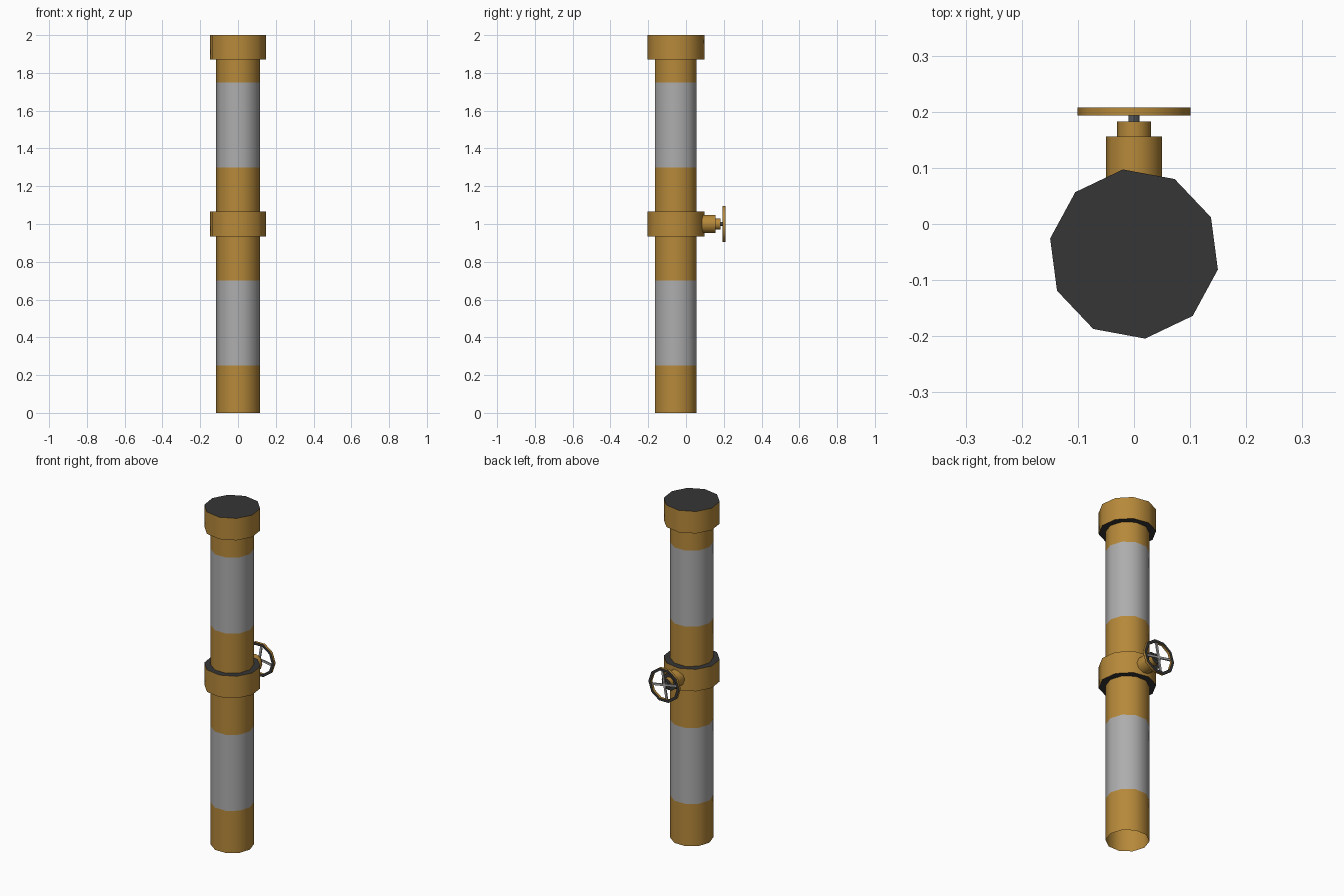
import bpy, bmesh, math
from mathutils import Matrix

if "Cube" in bpy.data.objects:
    bpy.data.objects.remove(bpy.data.objects["Cube"])

def material(name, rgb):
    m = bpy.data.materials.new(name)
    m.diffuse_color = (*rgb, 1)
    m.use_nodes = True
    m.node_tree.nodes["Principled BSDF"].inputs["Base Color"].default_value = m.diffuse_color
    return m

OCHRE = material("ochre paint", (0.47, 0.25, 0.042))
GREY = material("pale grey", (0.42, 0.42, 0.42))
DARK = material("dark edge", (0.037, 0.037, 0.037))
STEEL = material("steel grey", (0.10, 0.11, 0.12))

PIPE_Y = -0.0535
ALONG_Y = Matrix.Rotation(-math.pi / 2, 4, 'X')   # local z -> world +y

def lathe(name, profile, mats, pick, matrix, turn=0.0, sides=10, closed=False):
    """Sweep (radius, height) points round local z; pick(face) gives the slot."""
    bm = bmesh.new()
    rings = []
    for r, z in profile:
        rings.append([bm.verts.new((r * math.cos(turn + math.tau * i / sides),
                                    r * math.sin(turn + math.tau * i / sides), z))
                      for i in range(sides)])
    pairs = list(zip(rings, rings[1:]))
    if closed:
        pairs.append((rings[-1], rings[0]))
    for a, b in pairs:
        for i in range(sides):
            j = (i + 1) % sides
            bm.faces.new((a[i], a[j], b[j], b[i]))
    return rings, bm, (name, mats, pick, matrix)

def finish(bm, info):
    name, mats, pick, matrix = info
    bm.normal_update()
    for f in bm.faces:
        f.material_index = pick(f)
    bm.transform(matrix)
    me = bpy.data.meshes.new(name)
    bm.to_mesh(me)
    bm.free()
    for m in mats:
        me.materials.append(m)
    ob = bpy.data.objects.new(name, me)
    bpy.context.collection.objects.link(ob)
    bpy.ops.object.select_all(action='DESELECT')
    ob.select_set(True)
    bpy.context.view_layer.objects.active = ob
    bpy.ops.object.shade_smooth_by_angle(angle=math.radians(45))
    return ob

def end_slot(f):
    return 1 if abs(f.normal.z) > 0.5 else 0

def capped(name, r, z0, z1, mats, matrix, turn=0.0, sides=10):
    rings, bm, info = lathe(name, [(r, z0), (r, z1)], mats, end_slot, matrix, turn, sides)
    bm.faces.new(rings[0][::-1])
    bm.faces.new(rings[1])
    return finish(bm, info)

# Open pipe with two grey bands
def band(f):
    z = f.calc_center_median().z
    return 1 if 0.25 < z < 0.7 or 1.3 < z < 1.75 else 0

base = Matrix.Translation((0, PIPE_Y, 0))
_, bm, info = lathe("pipe", [(0.116, z) for z in (0, 0.25, 0.7, 1.3, 1.75, 1.95)],
                    [OCHRE, GREY], band, base)
finish(bm, info)

# Collars with dark ends
for name, z in (("middle_collar", 0.935), ("top_collar", 1.87)):
    capped(name, 0.152, z, z + 0.13, [OCHRE, DARK], base, math.radians(25.5))

# Valve body, neck and stem along +y
axis = Matrix.Translation((0, 0, 1)) @ ALONG_Y
capped("valve_body", 0.05, 0.05, 0.156, [OCHRE, DARK], axis)
capped("valve_neck", 0.03, 0.15, 0.183, [OCHRE, DARK], axis)
capped("valve_stem", 0.01, 0.17, 0.2, [STEEL, STEEL], axis, 0, 8)

# Hand wheel rim: ochre walls, dark faces
_, bm, info = lathe("wheel_rim", [(0.101, 0.193), (0.101, 0.208), (0.085, 0.208), (0.085, 0.193)],
                    [OCHRE, DARK], end_slot, axis, 0, 10, True)
finish(bm, info)

# Two crossed bars make the four spokes
for i in range(2):
    bm = bmesh.new()
    bmesh.ops.create_cube(bm, size=1)
    spin = Matrix.Rotation(math.radians(10) + i * math.pi / 2, 4, 'Y')
    m = (Matrix.Translation((0, 0.2, 1)) @ spin
         @ Matrix.Diagonal((0.012, 0.008, 0.178, 1)))
    finish(bm, ("wheel_spoke_bar_%d" % (i + 1), [GREY], lambda f: 0, m))
